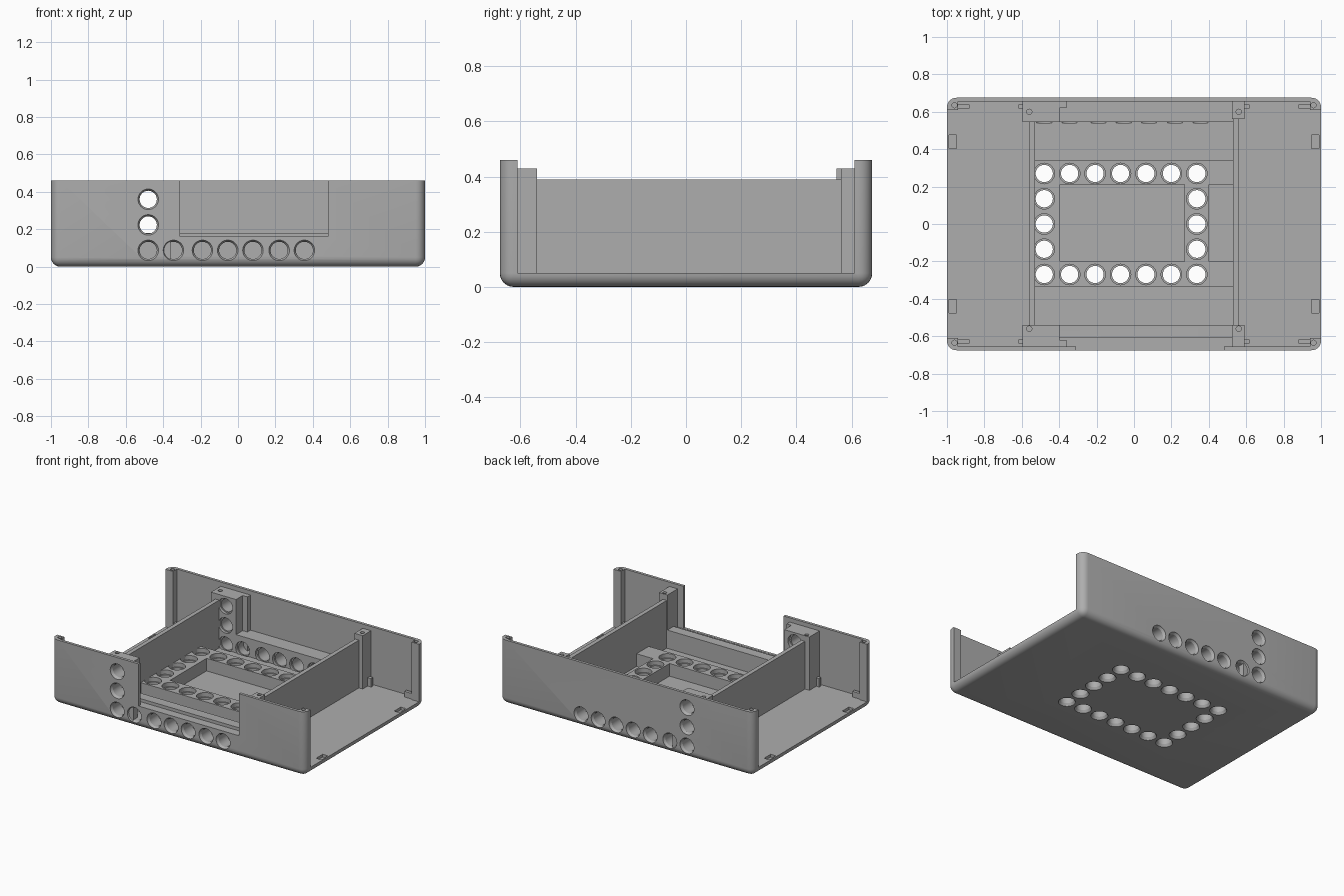
import bpy, bmesh, math
from mathutils import Matrix, Vector

if "Cube" in bpy.data.objects:
    bpy.data.objects.remove(bpy.data.objects["Cube"], do_unlink=True)

grey = bpy.data.materials.new("plain grey")
grey.use_nodes = True
grey.diffuse_color = (0.42, 0.42, 0.42, 1)
grey.node_tree.nodes["Principled BSDF"].inputs["Base Color"].default_value = grey.diffuse_color


def make(name, bm):
    bmesh.ops.recalc_face_normals(bm, faces=bm.faces)
    mesh = bpy.data.meshes.new(name)
    bm.to_mesh(mesh)
    bm.free()
    mesh.materials.append(grey)
    obj = bpy.data.objects.new(name, mesh)
    bpy.context.collection.objects.link(obj)
    return obj


def add_box(bm, x, y, z):
    size = Vector((x[1] - x[0], y[1] - y[0], z[1] - z[0]))
    mid = Vector((sum(x), sum(y), sum(z))) / 2
    bmesh.ops.create_cube(bm, size=1, matrix=Matrix.Translation(mid) @ Matrix.Diagonal(size).to_4x4())


def box(name, x, y, z):
    bm = bmesh.new()
    add_box(bm, x, y, z)
    return make(name, bm)


def add_lathe(bm, profile, origin, axis, sides=32):
    """Closed turned solid: (distance, radius) pairs along an axis."""
    turn = Vector((0, 0, 1)).rotation_difference(Vector(axis)).to_matrix()
    rings = []
    for d, r in profile:
        rings.append([bm.verts.new(Vector(origin) + turn @ Vector((
            r * math.cos(math.tau * i / sides), r * math.sin(math.tau * i / sides), d)))
            for i in range(sides)])
    for a, b in zip(rings, rings[1:]):
        for i in range(sides):
            j = (i + 1) % sides
            bm.faces.new((a[i], a[j], b[j], b[i]))
    bm.faces.new(rings[0])
    bm.faces.new(rings[-1])


def cut(obj, *cutters):
    bpy.context.view_layer.objects.active = obj
    for c in cutters:
        mod = obj.modifiers.new("cut", "BOOLEAN")
        mod.operation, mod.solver, mod.object = "DIFFERENCE", "EXACT", c
        bpy.ops.object.modifier_apply(modifier=mod.name)


# Rounded tray shell
bm = bmesh.new()
add_box(bm, (-1, 1), (-0.675, 0.675), (0, 0.46))
edges = [e for e in bm.edges if min(v.co.z for v in e.verts) < 0.01]
bmesh.ops.bevel(bm, geom=edges, offset=0.05, segments=6, profile=0.5, affect="EDGES")
shell = make("tray_shell", bm)

# Hollow with open ends, leaving corner posts
hollow_long = box("hollow_long_cutter", (-1.1, 1.1), (-0.61, 0.61), (0.05, 0.6))
hollow_wide = box("hollow_wide_cutter", (-0.94, 0.94), (-0.655, 0.655), (0.05, 0.6))
window = box("window_cutter", (-0.31, 0.48), (-0.8, -0.6), (0.16, 0.6))

# Stepped round holes through both long walls
PROFILE = [(-0.01, 0.055), (0.004, 0.055), (0.018, 0.046),
           (0.11, 0.046), (0.11, 0.055), (0.135, 0.055)]
wall_spots = [(x, 0.087) for x in (-0.48, -0.345, -0.19, -0.055, 0.08, 0.22, 0.355)]
wall_spots += [(-0.48, 0.223), (-0.48, 0.36)]
bm = bmesh.new()
for x, z in wall_spots:
    for s in (-1, 1):
        add_lathe(bm, PROFILE, (x, s * 0.675, z), (0, -s, 0))
wall_holes = make("wall_hole_cutter", bm)

# Ring of holes through the floor plate
bm = bmesh.new()
for i in range(7):
    for y in (-0.27, 0.27):
        add_lathe(bm, PROFILE[:-1] + [(0.2, 0.055)], (-0.48 + i * 0.136, y, 0), (0, 0, 1))
for x in (-0.48, 0.336):
    for y in (-0.135, 0, 0.135):
        add_lathe(bm, PROFILE[:-1] + [(0.2, 0.055)], (x, y, 0), (0, 0, 1))
floor_holes = make("floor_hole_cutter", bm)

# Screw holes and floor latch slots
bm = bmesh.new()
for sx in (-1, 1):
    for sy in (-1, 1):
        add_lathe(bm, [(0, 0.014), (0.3, 0.014)], (sx * 0.96, sy * 0.635, 0.36), (0, 0, 1), 16)
    for y in (-0.56, 0.6):
        add_lathe(bm, [(0, 0.014), (0.3, 0.014)], (sx * 0.56, y, 0.34), (0, 0, 1), 16)
screw_holes = make("screw_hole_cutter", bm)
bm = bmesh.new()
for sx in (-1, 1):
    for y in (-0.44, 0.44):
        add_box(bm, (sx * 0.97 - 0.02, sx * 0.97 + 0.02), (y - 0.037, y + 0.037), (0.03, 0.2))
slots = make("slot_cutter", bm)

cut(shell, hollow_long, hollow_wide, window, wall_holes, floor_holes, screw_holes, slots)

# Raised floor plate with two recesses
plate = box("floor_plate", (-0.535, 0.535), (-0.338, 0.34), (0.04, 0.14))
recess = box("recess_cutter", (-0.395, 0.27), (-0.2, 0.21), (0.05, 0.3))
side_recess = box("side_recess_cutter", (0.4, 0.6), (-0.2, 0.21), (0.05, 0.3))
cut(plate, recess, side_recess, floor_holes)

# Ledges along the long walls
back_ledge = box("back_ledge", (-0.53, 0.53), (0.545, 0.665), (0.04, 0.18))
front_ledge = box("front_ledge", (-0.53, 0.53), (-0.61, -0.54), (0.04, 0.18))
front_step = box("front_ledge_step", (-0.53, 0.53), (-0.665, -0.605), (0.04, 0.158))

# Pillars beside the holes
pillars = [
    box("back_right_pillar", (-0.595, -0.397), (0.545, 0.665), (0.04, 0.43)),
    box("front_right_pillar", (-0.595, -0.397), (-0.665, -0.54), (0.04, 0.43)),
    box("back_left_pillar", (0.525, 0.59), (0.562, 0.665), (0.04, 0.43)),
    box("front_left_pillar", (0.525, 0.59), (-0.665, -0.54), (0.04, 0.43)),
]
for part in [back_ledge, front_ledge, front_step] + pillars:
    cut(part, wall_holes, screw_holes)
for s, name in ((-1, "front"), (1, "back")):
    y = sorted((s * 0.665, s * 0.62))
    box(name + "_pillar_step", (-0.4, -0.36), y, (0.04, 0.43))

# Cross walls and low retaining tabs
for s, name in ((-1, "right"), (1, "left")):
    box(name + "_cross_wall", sorted((s * 0.53, s * 0.56)), (-0.545, 0.565), (0.04, 0.39))
    for t, side in ((-1, "front"), (1, "back")):
        y = sorted((t * 0.617, t * 0.64))
        box(f"{side}_{name}_inner_tab", sorted((s * 0.585, s * 0.618)), y, (0.04, 0.11))
        box(f"{side}_{name}_outer_tab", sorted((s * 0.88, s * 0.945)), y, (0.04, 0.09))

# Remove cutters and shade the rounded surfaces
for obj in list(bpy.data.objects):
    if obj.name.endswith("_cutter"):
        bpy.data.objects.remove(obj, do_unlink=True)
bpy.ops.object.select_all(action="DESELECT")
for obj in [shell, plate, back_ledge, front_ledge, front_step] + pillars:
    obj.select_set(True)
bpy.context.view_layer.objects.active = shell
bpy.ops.object.shade_smooth_by_angle(angle=math.radians(30))
